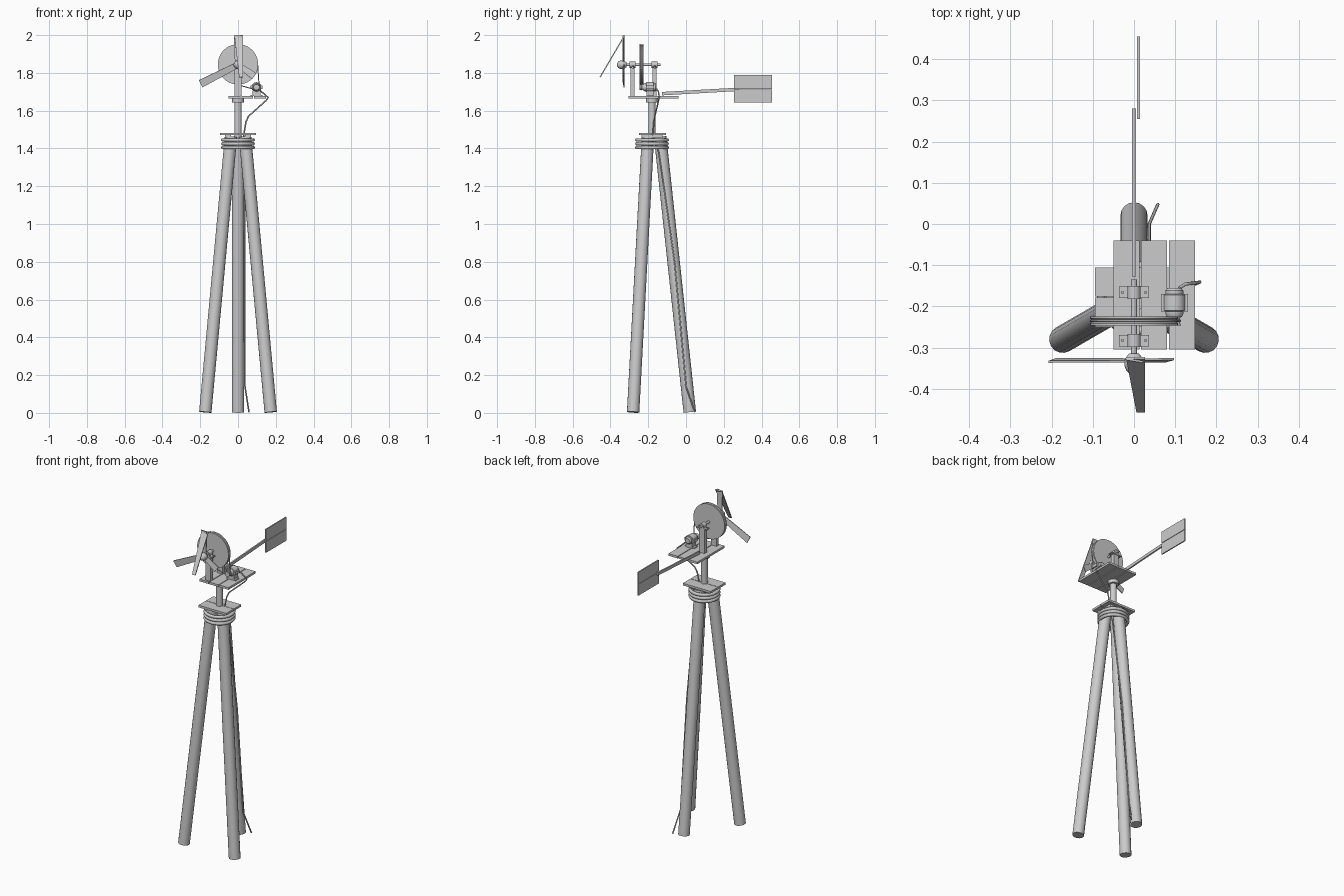
import bpy, bmesh, math
from mathutils import Vector, Matrix

if "Cube" in bpy.data.objects:
    bpy.data.objects.remove(bpy.data.objects["Cube"])

grey = bpy.data.materials.new("plain grey")
grey.diffuse_color = (0.6, 0.6, 0.6, 1)
grey.use_nodes = True
grey.node_tree.nodes["Principled BSDF"].inputs["Base Color"].default_value = grey.diffuse_color
CY = -0.18                      # tower axis in y
HUB = Vector((0, -0.335, 1.843))  # rotor centre


def finish(name, bm, smooth=True):
    bmesh.ops.recalc_face_normals(bm, faces=bm.faces)
    me = bpy.data.meshes.new(name)
    bm.to_mesh(me)
    bm.free()
    ob = bpy.data.objects.new(name, me)
    bpy.context.collection.objects.link(ob)
    me.materials.append(grey)
    if smooth:
        bpy.ops.object.select_all(action='DESELECT')
        ob.select_set(True)
        bpy.context.view_layer.objects.active = ob
        bpy.ops.object.shade_smooth_by_angle(angle=math.radians(35))
    return ob


def box(name, x0, x1, y0, y1, z0, z1):
    bm = bmesh.new()
    bmesh.ops.create_cube(bm, size=1)
    for v in bm.verts:
        v.co = Vector((x0 + (v.co.x + .5) * (x1 - x0),
                       y0 + (v.co.y + .5) * (y1 - y0),
                       z0 + (v.co.z + .5) * (z1 - z0)))
    return finish(name, bm, False)


def rod(name, a, b, r, n=16):
    a, b = Vector(a), Vector(b)
    bm = bmesh.new()
    bmesh.ops.create_cone(bm, cap_ends=True, segments=n, radius1=r, radius2=r, depth=(b - a).length)
    rot = (b - a).to_track_quat('Z', 'Y').to_matrix().to_4x4()
    bmesh.ops.transform(bm, matrix=Matrix.Translation((a + b) / 2) @ rot, verts=bm.verts)
    return finish(name, bm)


def lathe_y(name, x, z, profile, n=32):
    """Revolve (radius, y) points about a line along y; the profile closes on itself."""
    bm = bmesh.new()
    rings = []
    for i in range(n):
        a = 2 * math.pi * i / n
        rings.append([bm.verts.new((x + r * math.cos(a), y, z + r * math.sin(a))) for r, y in profile])
    m = len(profile)
    for i in range(n):
        p, q = rings[i], rings[(i + 1) % n]
        for j in range(m):
            k = (j + 1) % m
            bm.faces.new((p[j], p[k], q[k], q[j]))
    bmesh.ops.remove_doubles(bm, verts=bm.verts, dist=1e-5)
    return finish(name, bm)


def cable(name, pts, r, cyclic=False):
    cu = bpy.data.curves.new(name, 'CURVE')
    cu.dimensions = '3D'
    cu.bevel_depth = r
    cu.bevel_resolution = 1
    cu.use_fill_caps = True
    sp = cu.splines.new('POLY')
    sp.points.add(len(pts) - 1)
    for p, co in zip(sp.points, pts):
        p.co = (*co, 1)
    sp.use_cyclic_u = cyclic
    ob = bpy.data.objects.new(name, cu)
    bpy.context.collection.objects.link(ob)
    cu.materials.append(grey)


def slab(name, corners, thick):
    """Thin plate from four corners, thickened evenly along its normal."""
    c = [Vector(p) for p in corners]
    n = (c[1] - c[0]).cross(c[2] - c[0]).normalized() * thick / 2
    bm = bmesh.new()
    lo = [bm.verts.new(p - n) for p in c]
    hi = [bm.verts.new(p + n) for p in c]
    bm.faces.new(lo)
    bm.faces.new(hi)
    for i in range(4):
        j = (i + 1) % 4
        bm.faces.new((lo[i], lo[j], hi[j], hi[i]))
    return finish(name, bm, False)


# Tripod legs, leaning in to the lashing
for i, deg in enumerate((90, 210, 330)):
    d = Vector((math.cos(math.radians(deg)), math.sin(math.radians(deg)), 0))
    base = Vector((0, CY, 0))
    rod(f"leg_{i + 1}", base + d * .2 + Vector((0, 0, .004)), base + d * .043 + Vector((0, 0, 1.462)), .033)

# Rope lashing
for i in range(3):
    z = 1.405 + .02 * i
    cable(f"rope_ring_{i + 1}", [(.08 * math.cos(a * math.pi / 16), CY + .08 * math.sin(a * math.pi / 16), z)
                                 for a in range(32)], .01, True)

# Tower head planks and battens
for s, y0 in enumerate((-.25, -.176)):
    box(f"head_plank_{s + 1}", -.095, .095, y0, y0 + .071, 1.47, 1.483)
for s, x0 in enumerate((-.068, .038)):
    box(f"head_batten_{s + 1}", x0, x0 + .03, -.235, -.125, 1.455, 1.47)

# Mast and swivel collar
rod("mast", (0, CY, 1.45), (0, CY, 1.66), .019)
rod("swivel_collar", (0, CY, 1.643), (0, CY, 1.665), .031)

# Turntable deck of three planks
for i, x0 in enumerate((-.05, .0175, .085)):
    box(f"deck_plank_{i + 1}", x0, x0 + .063, -.305, -.04, 1.664, 1.677)

# Tail boom and two-plank vane
slab("tail_boom", [(0, -.128, 1.681), (0, .28, 1.704), (0, .28, 1.722), (0, -.128, 1.699)], .009)
box("vane_lower", .007, .014, .255, .455, 1.643, 1.713)
box("vane_upper", .007, .014, .255, .455, 1.716, 1.788)

# Shaft posts with bolted bearing blocks
for name, y in (("front", -.283), ("rear", -.166)):
    box(f"{name}_post", -.018, .018, y - .011, y + .011, 1.677, 1.828)
    box(f"{name}_bearing_flange", -.036, .036, y - .014, y + .014, 1.826, 1.832)
    rod(f"{name}_bearing", (0, y - .016, 1.843), (0, y + .016, 1.843), .016)
    for s in (-1, 1):
        rod(f"{name}_bolt", (s * .028, y, 1.822), (s * .028, y, 1.838), .004, 6)
rod("shaft", (0, -.34, 1.843), (0, -.135, 1.843), .007, 12)

# Large grooved pulley
lathe_y("large_pulley", 0, 1.845, [(0, -.246), (.107, -.246), (.107, -.241), (.1, -.235),
                                   (.107, -.229), (.107, -.224), (0, -.224)], 40)

# Generator with end caps, feet and small pulley
GX, GZ = .098, 1.724
lathe_y("generator", GX, GZ, [(0, -.226), (.018, -.226), (.022, -.218), (.022, -.212), (.027, -.21), (.027, -.172),
                              (.022, -.17), (.022, -.162), (.016, -.155), (0, -.155)], 20)
lathe_y("small_pulley", GX, GZ, [(0, -.246), (.016, -.246), (.012, -.235), (.016, -.224), (0, -.224)], 16)
box("generator_mount", GX - .02, GX + .02, -.21, -.17, 1.677, 1.705)
box("generator_foot", GX - .032, GX + .032, -.208, -.174, 1.677, 1.683)
for s in (-1, 1):
    box("generator_lug", GX + s * .028 - .005, GX + s * .028 + .005, -.212, -.17, 1.715, 1.733)

# Drive belt round both pulleys along their outer tangents
big, small = Vector((0, 1.845)), Vector((GX, GZ))
R1, R2 = .104, .014
axis = math.atan2(small.y - big.y, small.x - big.x)
half = math.acos((R1 - R2) / (small - big).length)
belt = []
for c, r, a0, a1, n in ((big, R1, axis + half, axis + 2 * math.pi - half, 28),
                        (small, R2, axis - half, axis + half, 8)):
    for i in range(n + 1):
        a = a0 + (a1 - a0) * i / n
        belt.append((c.x + r * math.cos(a), -.235, c.y + r * math.sin(a)))
cable("drive_belt", belt, .003, True)

# Power cable: generator, deck edge, mast, down the rear leg
cable("power_cable", [(.11, -.155, 1.715), (.125, -.146, 1.7), (.16, -.141, 1.67), (.15, -.145, 1.655),
                      (.055, -.165, 1.57), (.042, -.17, 1.54), (.03, -.175, 1.47), (.036, -.145, 1.38),
                      (.037, -.06, .8), (.037, .0, .14), (.058, .048, .004)], .004)

# Hub with rounded nose
lathe_y("hub", HUB.x, HUB.z, [(0, -.366), (.01, -.364), (.018, -.357), (.023, -.345), (.023, -.33),
                              (.018, -.322), (.012, -.314), (0, -.314)], 20)


# Rotor blades: angle, length, root and tip half-widths, with a little pitch
def blade(name, deg, length, w0, w1):
    a = math.radians(deg)
    out = Vector((math.cos(a), 0, math.sin(a)))
    side = Vector((-math.sin(a), .16, math.cos(a)))
    p, q = HUB + out * .012, HUB + out * length
    p.y = q.y = -.331
    slab(name, [p - side * w0, q - side * w1, q + side * w1, p + side * w0], .005)


blade("blade_left", 207, .222, .016, .021)
blade("blade_right", 325, .105, .014, .019)
blade("blade_top", 90, .156, .016, .022)
# Snapped blade hanging forward from the top
slab("blade_broken", [(-.019, -.325, 1.998), (.027, -.325, 1.998), (.027, -.455, 1.777), (.006, -.455, 1.777)], .006)
